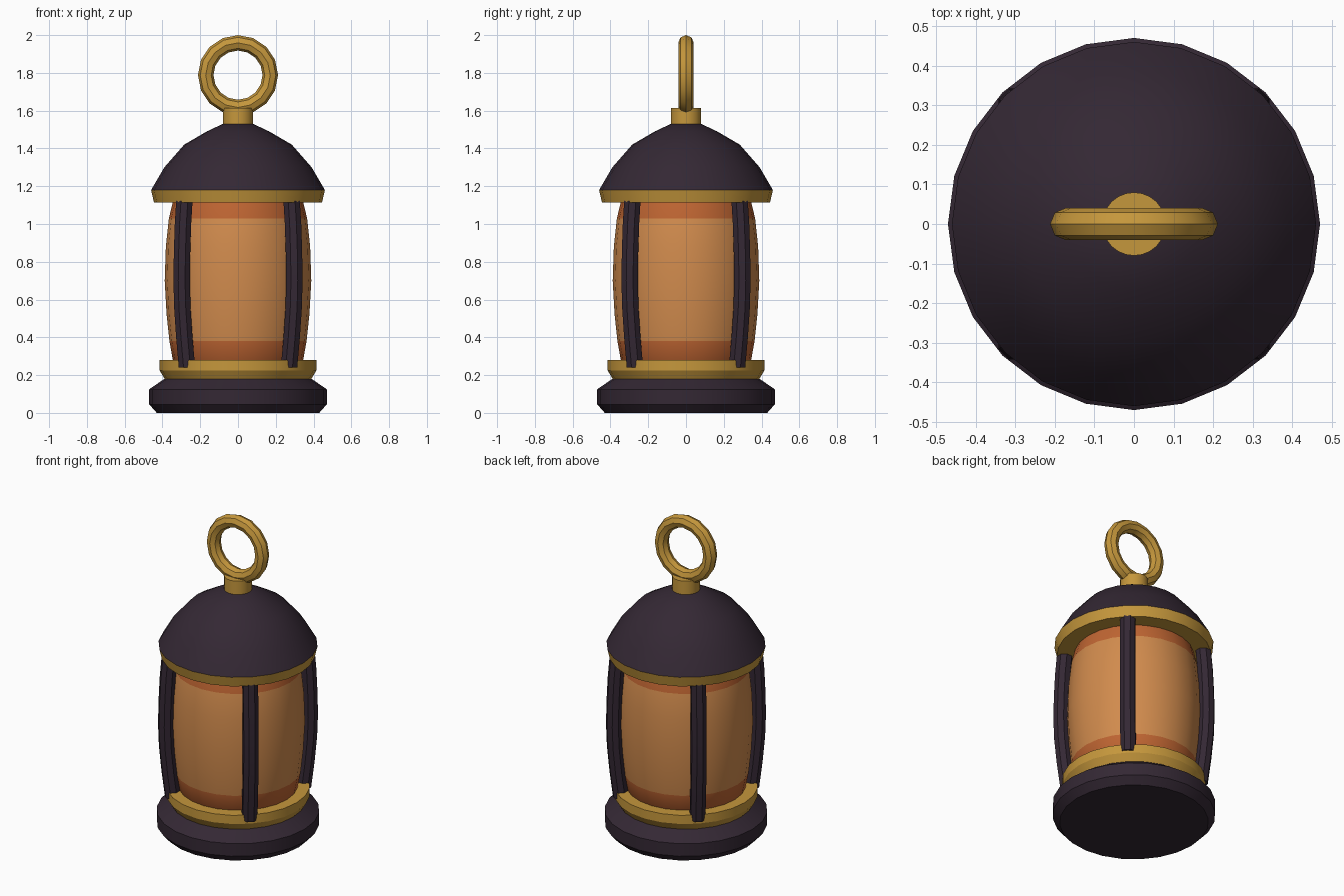
import bpy, bmesh
from math import sin, cos, pi, radians

if "Cube" in bpy.data.objects:
    bpy.data.objects.remove(bpy.data.objects["Cube"])


def material(name, rgb):
    m = bpy.data.materials.new(name)
    m.diffuse_color = (*rgb, 1)
    m.use_nodes = True
    m.node_tree.nodes["Principled BSDF"].inputs["Base Color"].default_value = m.diffuse_color
    return m


DARK = material("dark iron", (0.034, 0.021, 0.034))
GOLD = material("brass", (0.56, 0.31, 0.045))
GLASS = material("amber glass", (0.64, 0.26, 0.075))
BAND = material("burnt orange", (0.52, 0.13, 0.032))


def finish(bm, name, mats, angle):
    bmesh.ops.recalc_face_normals(bm, faces=bm.faces)
    mesh = bpy.data.meshes.new(name)
    bm.to_mesh(mesh)
    bm.free()
    for m in mats:
        mesh.materials.append(m)
    ob = bpy.data.objects.new(name, mesh)
    bpy.context.collection.objects.link(ob)
    bpy.ops.object.select_all(action='DESELECT')
    ob.select_set(True)
    bpy.context.view_layer.objects.active = ob
    bpy.ops.object.shade_smooth_by_angle(angle=radians(angle))
    return ob


def skin(bm, rings, closed=False):
    """Bridge point rings into a tube; cap the ends unless it is closed."""
    rows = [[bm.verts.new(p) for p in ring] for ring in rings]
    n = len(rows[0])
    pairs = list(zip(rows, rows[1:])) + ([(rows[-1], rows[0])] if closed else [])
    for a, b in pairs:
        for i in range(n):
            j = (i + 1) % n
            bm.faces.new((a[i], a[j], b[j], b[i]))
    if not closed:
        bm.faces.new(rows[0])
        bm.faces.new(rows[-1])


def lathe(name, profile, mats, sides=24, angle=30, rule=None):
    bm = bmesh.new()
    skin(bm, [[(r * cos(2 * pi * i / sides), r * sin(2 * pi * i / sides), z)
               for i in range(sides)] for r, z in profile])
    if rule:
        for f in bm.faces:
            f.material_index = rule(f.calc_center_median().z)
    return finish(bm, name, mats, angle)


# Base and brass collar
lathe("base", [(0.43, 0), (0.47, 0.045), (0.47, 0.125), (0.39, 0.18)], [DARK])
lathe("lower_collar", [(0.385, 0.175), (0.415, 0.225), (0.415, 0.28)], [GOLD])

# Barrel-shaped glass with orange bands at both ends
lathe("glass", [(0.33, 0.26), (0.345, 0.28), (0.363, 0.38), (0.378, 0.52),
                (0.388, 0.70), (0.382, 0.88), (0.366, 1.03), (0.345, 1.115),
                (0.335, 1.15)],
      [GLASS, BAND], rule=lambda z: 0 if 0.38 < z < 1.03 else 1)

# Brim, domed roof and neck
lathe("brim", [(0.445, 1.115), (0.46, 1.18)], [GOLD])
lathe("roof", [(0.46, 1.18), (0.39, 1.30), (0.285, 1.42), (0.165, 1.49),
               (0.08, 1.53)], [DARK])
lathe("neck", [(0.08, 1.51), (0.08, 1.615)], [GOLD])

# Four bowed posts on the diagonals
for k in range(4):
    a = pi / 4 + k * pi / 2
    path = [(0.382, 0.24), (0.402, 0.40), (0.417, 0.56), (0.422, 0.70),
            (0.419, 0.85), (0.412, 1.00), (0.40, 1.14)]
    rings = []
    for r, z in path:
        ring = []
        for i in range(8):
            t = 2 * pi * (i + 0.5) / 8
            u, v = r + 0.047 * cos(t), 0.047 * sin(t)
            ring.append((u * cos(a) - v * sin(a), u * sin(a) + v * cos(a), z))
        rings.append(ring)
    bm = bmesh.new()
    skin(bm, rings)
    finish(bm, f"post_{k + 1}", [DARK], 30)

# Hanging ring
bm = bmesh.new()
rings = []
for s in range(16):
    a = 2 * pi * s / 16
    ring = []
    for i in range(8):
        t = 2 * pi * i / 8
        r = 0.171 + 0.041 * cos(t)
        ring.append((r * cos(a), 0.041 * sin(t), 1.788 + r * sin(a)))
    rings.append(ring)
skin(bm, rings, closed=True)
finish(bm, "hanging_ring", [GOLD], 30)
